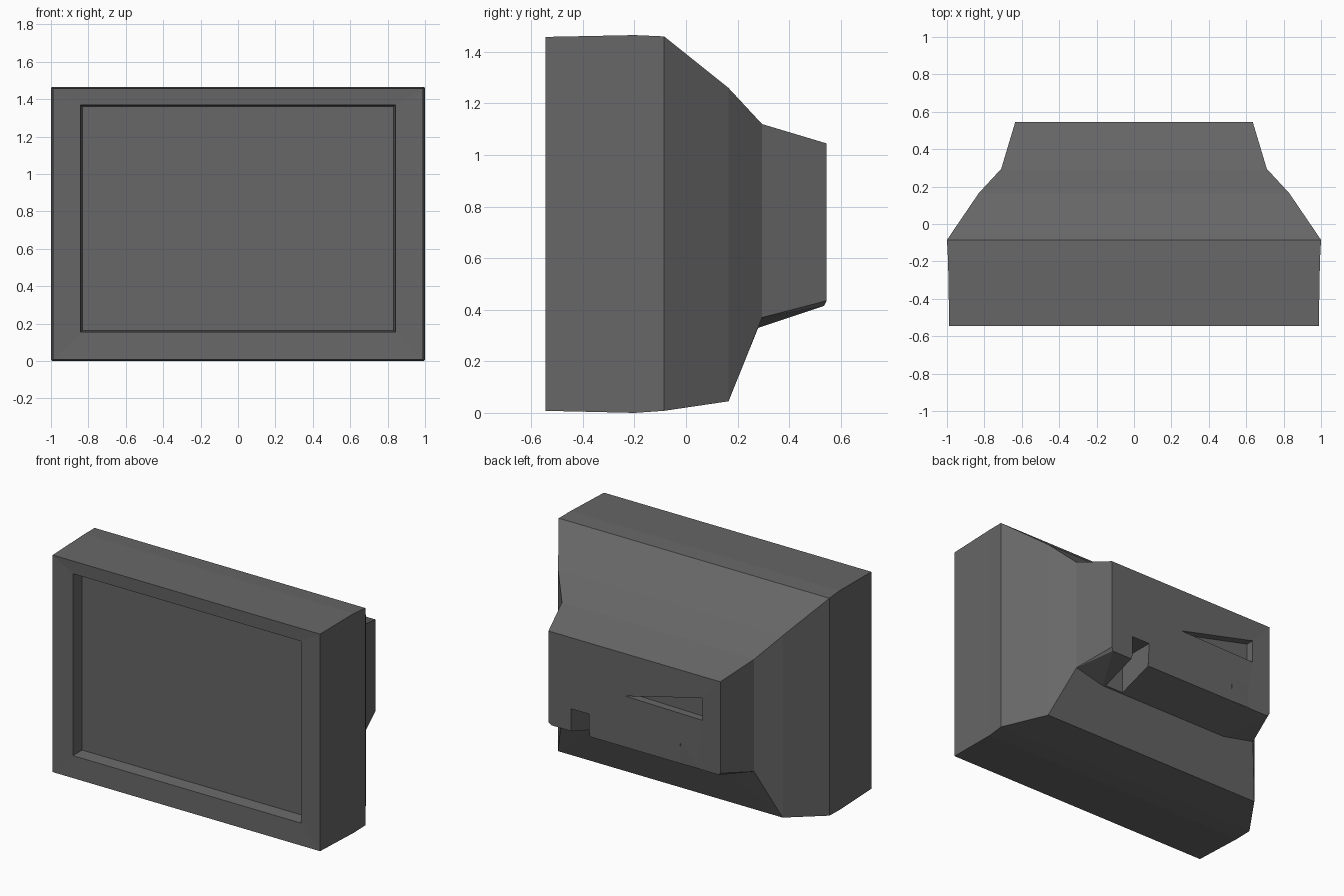
import bpy, bmesh

if "Cube" in bpy.data.objects:
    bpy.data.objects.remove(bpy.data.objects["Cube"])

grey = bpy.data.materials.new("dark grey plastic")
grey.diffuse_color = (0.135, 0.135, 0.135, 1)
grey.use_nodes = True
grey.node_tree.nodes["Principled BSDF"].inputs["Base Color"].default_value = grey.diffuse_color


def make_object(name, bm):
    bmesh.ops.recalc_face_normals(bm, faces=bm.faces[:])
    mesh = bpy.data.meshes.new(name)
    bm.to_mesh(mesh)
    bm.free()
    mesh.materials.append(grey)
    obj = bpy.data.objects.new(name, mesh)
    bpy.context.collection.objects.link(obj)
    return obj


def loft(name, rings):
    """Closed skin through rings of points, capped at both ends."""
    bm = bmesh.new()
    loops = [[bm.verts.new(p) for p in ring] for ring in rings]
    n = len(loops[0])
    for a, b in zip(loops, loops[1:]):
        for i in range(n):
            j = (i + 1) % n
            bm.faces.new((a[i], a[j], b[j], b[i]))
    bm.faces.new(loops[0])
    bm.faces.new(loops[-1])
    bmesh.ops.triangulate(bm, faces=[f for f in bm.faces if len(f.verts) == 4])
    return make_object(name, bm)


def section(y, w, zb, zm, zt, wb=None, yb=None):
    """Six-sided cross-section; wb and yb pull in the two bottom corners."""
    wb, yb = wb or w, yb or y
    half = [(wb, yb, zb), (w, y, zm), (w, y, zt)]
    return half + [(-x, b, z) for x, b, z in reversed(half)]


def cut(target, cutter):
    cutter.hide_render = True
    mod = target.modifiers.new("cut", "BOOLEAN")
    mod.operation = "DIFFERENCE"
    mod.solver = "EXACT"
    mod.object = cutter
    bpy.context.view_layer.objects.active = target
    bpy.ops.object.modifier_apply(modifier=mod.name)
    bpy.data.objects.remove(cutter)


# Casing: screen recess, bezel, deep front shell, tapering tube housing
casing = loft("casing", [
    section(-0.455, 0.832, 0.163, 0.5, 1.362),
    section(-0.54, 0.842, 0.155, 0.5, 1.37),
    section(-0.545, 0.988, 0.008, 0.5, 1.458),
    section(-0.2, 0.994, 0.0, 0.5, 1.465),
    section(-0.085, 1.0, 0.008, 0.5, 1.46),
    section(0.165, 0.83, 0.045, 0.38, 1.26),
    section(0.295, 0.71, 0.33, 0.37, 1.12, 0.485, 0.28),
    section(0.545, 0.635, 0.415, 0.435, 1.045, 0.62, 0.535),
])

# Two slots under the back that leave a middle block and side legs
for side in (-1, 1):
    bm = bmesh.new()
    bmesh.ops.create_cube(bm, size=1)
    for v in bm.verts:
        v.co.x = side * (0.4025 + v.co.x * 0.135)
        v.co.y = 0.445 + v.co.y * 0.31
        v.co.z = 0.42 + v.co.z * 0.30
    cut(casing, make_object("slot_cutter", bm))

# Wedge-shaped socket recess in the back face
wedge = [(0.07, 0.76), (-0.5, 0.75), (-0.5, 0.90)]
cut(casing, loft("socket_cutter", [[(x, y, z) for x, z in wedge] for y in (0.49, 0.6)]))

# Screen glass plate on the recess floor
loft("screen", [section(y, 0.831, 0.165, 0.5, 1.36) for y in (-0.46, -0.453)])
